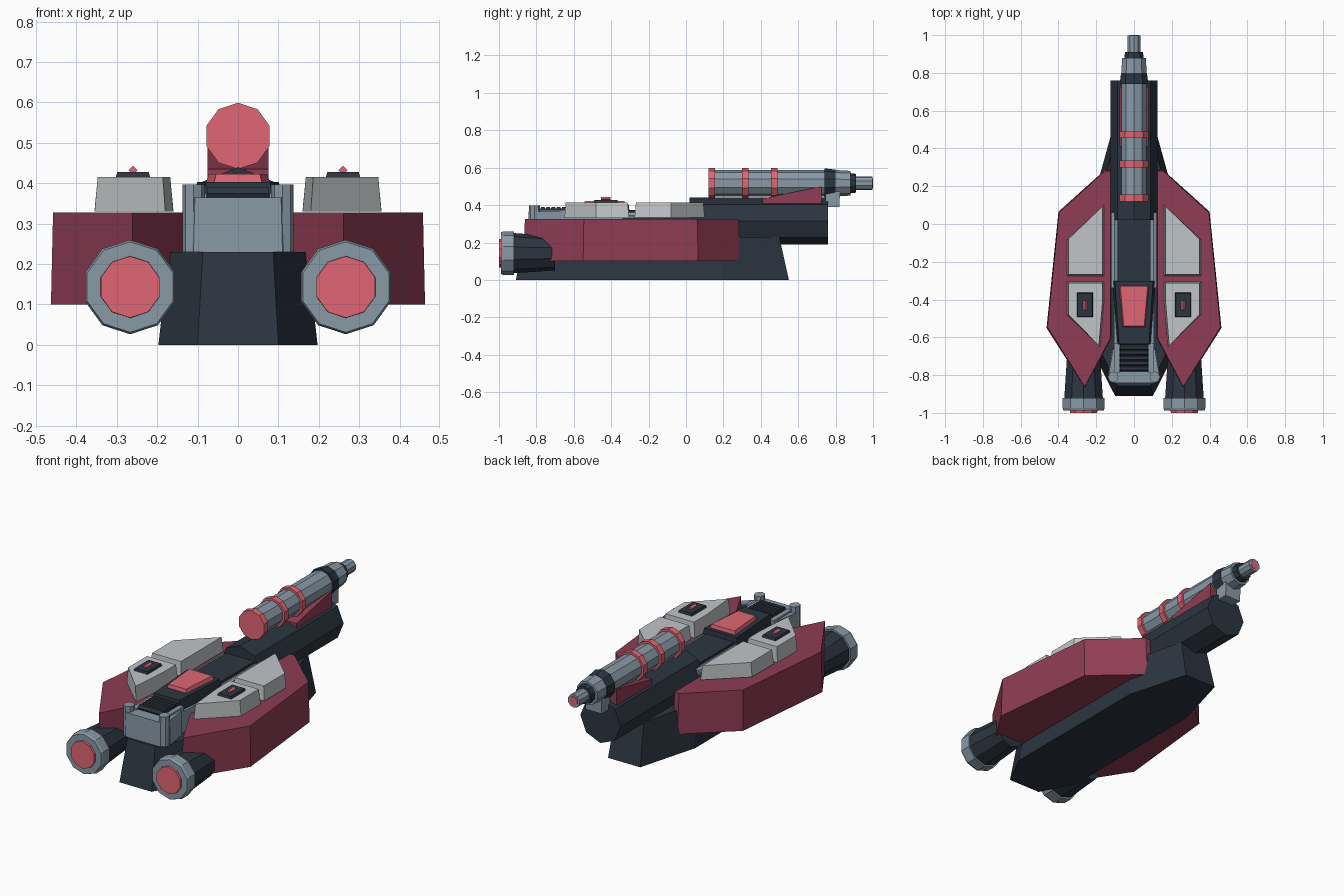
import bpy, bmesh, math

if "Cube" in bpy.data.objects:
    bpy.data.objects.remove(bpy.data.objects["Cube"])


def material(name, hexcode):
    m = bpy.data.materials.new(name)
    rgb = [(int(hexcode[i:i + 2], 16) / 255) ** 2.2 for i in (0, 2, 4)]
    m.diffuse_color = (*rgb, 1)
    m.use_nodes = True
    m.node_tree.nodes["Principled BSDF"].inputs["Base Color"].default_value = m.diffuse_color
    return m


DARK = material("dark", "2f3842")
RED = material("crimson", "8e3f55")
CORAL = material("coral", "e06673")
STEEL = material("steel", "8798a5")
LIGHT = material("light_grey", "bfc4c6")


def loft(name, rings, mat, mirror=False):
    """Skin a list of equal-length vertex rings and cap both ends."""
    bm = bmesh.new()
    loops = [[bm.verts.new(p) for p in ring] for ring in rings]
    n = len(loops[0])
    for a, b in zip(loops, loops[1:]):
        for i in range(n):
            j = (i + 1) % n
            bm.faces.new((a[i], a[j], b[j], b[i]))
    bm.faces.new(loops[0])
    bm.faces.new(loops[-1])
    bmesh.ops.recalc_face_normals(bm, faces=bm.faces)
    me = bpy.data.meshes.new(name)
    bm.to_mesh(me)
    bm.free()
    me.materials.append(mat)
    ob = bpy.data.objects.new(name, me)
    bpy.context.collection.objects.link(ob)
    if mirror:
        mod = ob.modifiers.new("mirror", "MIRROR")
        mod.use_mirror_merge = False
    return ob


def prism(name, outline, z0, z1, mat, mirror=False, taper=(1, 1)):
    """Vertical prism; the top outline is scaled about its box centre."""
    xs, ys = zip(*outline)
    cx, cy = (min(xs) + max(xs)) / 2, (min(ys) + max(ys)) / 2
    top = [(cx + (x - cx) * taper[0], cy + (y - cy) * taper[1], z1) for x, y in outline]
    return loft(name, [[(x, y, z0) for x, y in outline], top], mat, mirror)


def turned(name, profile, x, z, sides, mat, mirror=False):
    """Faceted turned part along y from (y, radius) pairs, a corner pointing up."""
    ang = [math.pi / 2 + math.tau * k / sides for k in range(sides)]
    return loft(name, [[(x + r * math.cos(a), y, z + r * math.sin(a)) for a in ang]
                       for y, r in profile], mat, mirror)


def sym(half):
    """Complete a right-hand outline with its mirror image."""
    return half + [(-x, y) for x, y in reversed(half)]


def box(x0, x1, y0, y1):
    return [(x0, y0), (x1, y0), (x1, y1), (x0, y1)]


# Keel hull
prism("keel_hull", sym([(.10, -.91), (.197, -.72), (.197, .2), (.10, .55)]),
      0, .23, DARK, taper=(.87, .93))

# Side hulls
prism("side_hull", [(.26, -.87), (.463, -.55), (.40, .065), (.15, .29), (.12, .29), (.12, -.61)],
      .10, .327, RED, True, taper=(.97, .985))

# Central spine, tail block and corner posts
prism("spine", box(-.105, .105, -.80, .2), .2, .345, STEEL)
prism("tail_block", sym([(.11, -.845), (.138, -.80), (.115, -.66)]), .23, .365, STEEL, taper=(.97, .97))
hexa = [(.11 + .028 * math.cos(k * math.tau / 8), -.81 + .03 * math.sin(k * math.tau / 8)) for k in range(8)]
prism("corner_post", hexa, .23, .397, STEEL, True)
prism("tail_rail", box(.078, .105, -.79, -.63), .34, .375, STEEL, True)

# Cooling ribs across the tail
for i in range(5):
    y = -.765 + i * .028
    ring = [(y + .016 * math.cos(k * math.tau / 6), .375 + .018 * math.sin(k * math.tau / 6)) for k in range(6)]
    loft("cooling_rib", [[(x, a, b) for a, b in ring] for x in (-.075, .075)], DARK)

# Deck, side pipes and hatch
prism("deck_plate", box(-.088, .088, -.34, .06), .33, .375, DARK)
turned("deck_pipe", [(-.34, .022), (.06, .022)], .103, .345, 8, STEEL, True)
prism("hatch_base", sym([(.09, -.64), (.115, -.30)]), .33, .403, DARK, taper=(.88, .97))
prism("hatch", sym([(.06, -.545), (.08, -.325)]), .40, .423, CORAL, taper=(.9, .96))

# Armour panels
prism("front_panel", [(.16, -.275), (.355, -.275), (.355, -.08), (.16, .10)],
      .335, .415, LIGHT, True, taper=(.92, .96))
prism("rear_panel", [(.16, -.305), (.16, -.42), (.18, -.65), (.355, -.48), (.355, -.305)],
      .33, .415, LIGHT, True, taper=(.92, .96))

# Indicator plates on the rear panels
prism("indicator_plate", box(.216, .304, -.495, -.362), .41, .428, DARK, True, taper=(.88, .92))
turned("indicator_light", [(-.455, .011), (-.405, .011)], .26, .432, 4, CORAL, True)

# Engines
EX, EZ = .267, .143
turned("engine_pod", [(-.93, .108), (-.70, .092)], EX, EZ, 10, DARK, True)
turned("engine_ring", [(-.988, .112), (-.975, .117), (-.92, .117)], EX, EZ, 10, STEEL, True)
turned("engine_glow", [(-1.0, .076), (-.96, .078)], EX, EZ, 10, CORAL, True)

# Gun carriage
turned("gun_carriage", [(.02, .125), (.76, .125)], 0, .315, 8, DARK)
wedge = [(.41, .40), (.41, .435), (.725, .50), (.725, .40)]
loft("barrel_cradle", [[(x, y, z) for y, z in wedge] for x in (-.076, .076)], RED)
strut = [(.745, .39), (.82, .39), (.825, .50), (.745, .50)]
loft("barrel_strut", [[(x, y, z) for y, z in strut] for x in (-.05, .05)], STEEL)

# Gun barrel
BZ = .517
turned("barrel", [(.14, .070), (.76, .070)], 0, BZ, 10, STEEL)
for y in (.12, .30, .455):
    turned("barrel_band", [(y, .082), (y + .035, .082)], 0, BZ, 10, CORAL)
turned("barrel_collar", [(.74, .080), (.80, .072)], 0, BZ, 10, DARK)
turned("barrel_sleeve", [(.79, .071), (.88, .066)], 0, BZ, 10, STEEL)
turned("muzzle_collar", [(.87, .055), (.91, .050)], 0, BZ, 10, DARK)
turned("muzzle", [(.90, .037), (.998, .037)], 0, BZ, 10, STEEL)
turned("muzzle_glow", [(.98, .025), (1.0, .025)], 0, BZ, 10, CORAL)
